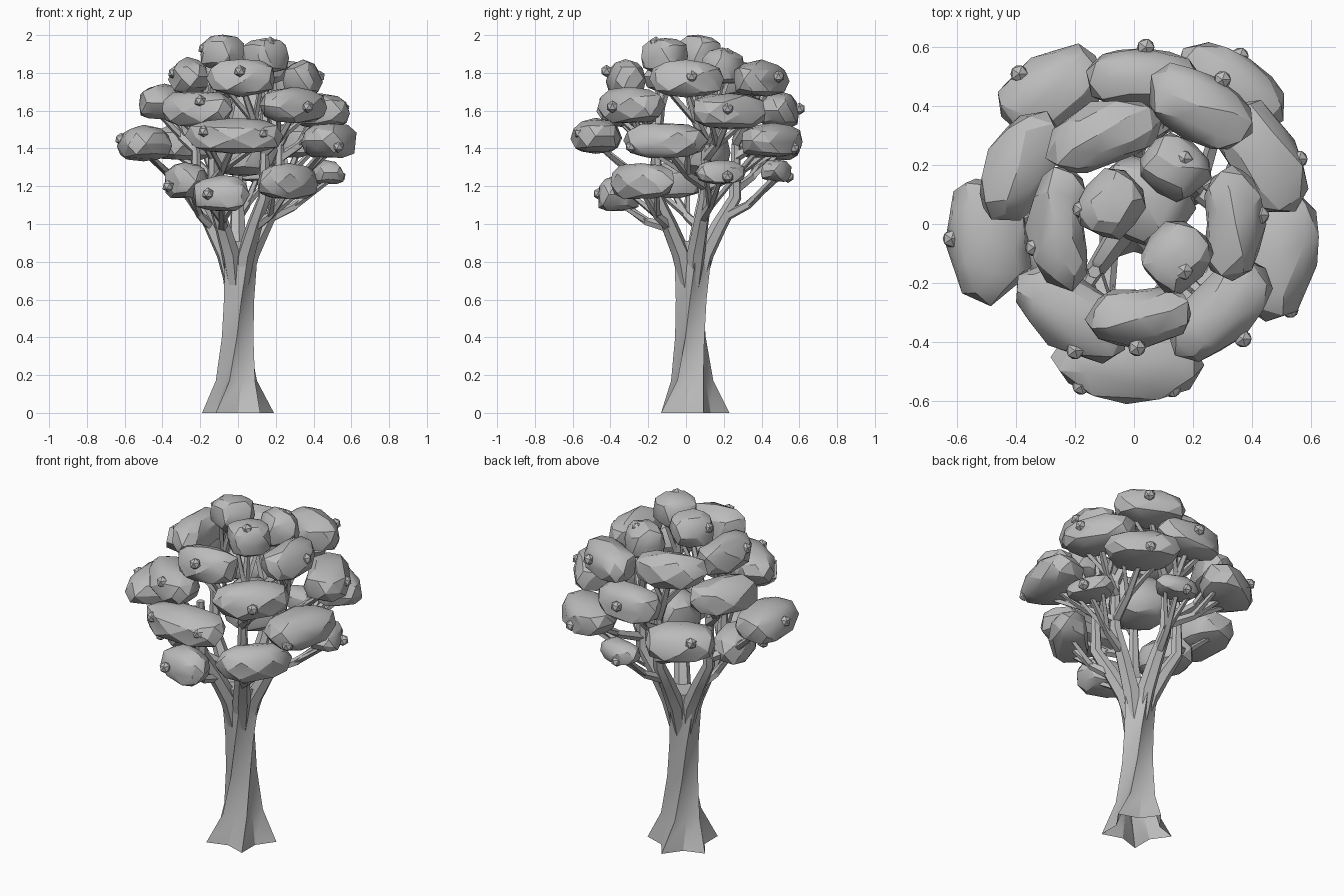
import bpy, bmesh, math, random
from mathutils import Vector

random.seed(4)
cube = bpy.data.objects.get("Cube")
if cube:
    bpy.data.objects.remove(cube)

grey = bpy.data.materials.new("plain grey")
grey.use_nodes = True
grey.diffuse_color = (0.5, 0.5, 0.5, 1)
grey.node_tree.nodes["Principled BSDF"].inputs["Base Color"].default_value = (0.5, 0.5, 0.5, 1)


def finish(bm, name, angle):
    """Turn a bmesh into a shaded object."""
    mesh = bpy.data.meshes.new(name)
    bm.to_mesh(mesh)
    bm.free()
    mesh.materials.append(grey)
    obj = bpy.data.objects.new(name, mesh)
    bpy.context.collection.objects.link(obj)
    bpy.ops.object.select_all(action="DESELECT")
    obj.select_set(True)
    bpy.context.view_layer.objects.active = obj
    bpy.ops.object.shade_smooth_by_angle(angle=math.radians(angle))


def skin(bm, rings):
    """Bridge a stack of equal point rings, open at the start and capped at the end."""
    loops = [[bm.verts.new(p) for p in ring] for ring in rings]
    n = len(loops[0])
    for a, b in zip(loops, loops[1:]):
        for i in range(n):
            j = (i + 1) % n
            bm.faces.new((a[i], a[j], b[j], b[i]))
    bm.faces.new(loops[-1])
    bmesh.ops.recalc_face_normals(bm, faces=bm.faces)


def tube(bm, points, radii, sides):
    """Tapered low-poly branch along a path."""
    rings = []
    for i, p in enumerate(points):
        way = points[min(i + 1, len(points) - 1)] - points[max(i - 1, 0)]
        side = way.cross(Vector((0.3, 1, 0.1))).normalized()
        other = way.cross(side).normalized()
        rings.append([p + radii[i] * (side * math.cos(t) + other * math.sin(t))
                      for t in (math.tau * k / sides for k in range(sides))])
    skin(bm, rings)


def polar(radius, angle, z):
    return Vector((radius * math.cos(angle), radius * math.sin(angle) + 0.03, z))


# Fluted, twisting trunk: height, outer radius, groove depth
trunk_profile = [(0, 0.2, 0.62), (0.17, 0.118, 0.66), (0.4, 0.088, 0.7),
                 (0.6, 0.086, 0.72), (0.78, 0.1, 0.72), (0.91, 0.115, 0.66)]
twist = 1.4
bm = bmesh.new()
rings = []
for z, radius, groove in trunk_profile:
    rings.append([polar(radius * (groove if i % 2 else 1),
                        math.pi / 2 + math.tau * i / 10 + z * twist, z) for i in range(10)])
skin(bm, rings)
finish(bm, "trunk", 30)

# Main limbs continuing the trunk ridges: distance from axis, height
limb_path = [(0.02, 0.6), (0.068, 0.84), (0.15, 1.0), (0.23, 1.14), (0.235, 1.45)]
limb_angles = [math.pi / 2 + 0.91 * twist + math.tau * k / 5 for k in range(5)]


def limb_point(angle, z):
    for (r0, z0), (r1, z1) in zip(limb_path, limb_path[1:]):
        if z <= z1:
            return polar(r0 + (r1 - r0) * (z - z0) / (z1 - z0), angle, z)


bm = bmesh.new()
for angle in limb_angles:
    tube(bm, [polar(r, angle, z) for r, z in limb_path],
         [0.03, 0.05, 0.042, 0.034, 0.022], 6)
finish(bm, "limbs", 30)

# Leaf clumps per tier: x, y, z, half length, half width, optional half height
tiers = {
    "crown": [(-0.08, 0.065, 1.9, 0.12, 0.11), (0.145, -0.11, 1.885, 0.125, 0.115),
              (0.14, 0.195, 1.825, 0.12, 0.11)],
    "upper": [(-0.27, -0.01, 1.775, 0.22, 0.1), (0.02, -0.32, 1.765, 0.185, 0.105),
              (0.345, 0, 1.76, 0.2, 0.105), (-0.11, 0.31, 1.75, 0.2, 0.11),
              (0.225, 0.4, 1.76, 0.2, 0.12)],
    "middle": [(-0.22, -0.31, 1.6, 0.22, 0.125), (0.3, -0.3, 1.62, 0.215, 0.115),
               (-0.39, 0.2, 1.635, 0.2, 0.12), (0.44, 0.23, 1.59, 0.21, 0.125),
               (0.03, 0.5, 1.595, 0.2, 0.105)],
    "lower": [(-0.02, -0.48, 1.46, 0.255, 0.135), (-0.5, -0.05, 1.42, 0.215, 0.145),
              (0.49, -0.11, 1.435, 0.22, 0.145), (0.325, 0.46, 1.435, 0.2, 0.135),
              (-0.28, 0.45, 1.42, 0.2, 0.135)],
    "skirt": [(-0.28, -0.08, 1.22, 0.17, 0.115), (-0.09, -0.36, 1.15, 0.15, 0.11),
              (0.27, -0.24, 1.215, 0.21, 0.11), (0.46, 0.18, 1.265, 0.14, 0.09, 0.065),
              (0.1, 0.48, 1.275, 0.13, 0.08, 0.06)],
}


def clump(bm, x, y, z, length, width, height=0.098):
    """Chunky blob bent around the tree's axis."""
    reach, angle = math.hypot(x, y), math.atan2(y, x)
    bend = reach if reach > 0.25 else 1
    for v in bmesh.ops.create_icosphere(bm, subdivisions=2, radius=1)["verts"]:
        u, w, h = (math.copysign(abs(c) ** 0.75, c) * random.uniform(0.9, 1.04) for c in v.co)
        h = h * height - 0.02 * w * w + 0.01
        turn = u * length / bend
        out = (bend + w * width) * math.cos(turn) - bend + reach
        along = (bend + w * width) * math.sin(turn)
        v.co = (out * math.cos(angle) - along * math.sin(angle),
                out * math.sin(angle) + along * math.cos(angle), z + h)


for tier, clumps in tiers.items():
    bm = bmesh.new()
    for spec in clumps:
        clump(bm, *spec)
    finish(bm, tier + "_leaf_clumps", 25)

# Leafy core hidden among the limbs
bm = bmesh.new()
clump(bm, 0.035, 0.08, 1.38, 0.17, 0.15, 0.14)
finish(bm, "core_leaf_clump", 25)

# Forked twigs linking every clump to its nearest limb
bm = bmesh.new()
for clumps in tiers.values():
    for x, y, z, length, *_ in clumps:
        heading = math.atan2(y, x)
        nearest = min(limb_angles, key=lambda a: -math.cos(a - heading))
        start = limb_point(nearest, max(0.98, min(1.43, z - 0.24)))
        tangent = Vector((-math.sin(heading), math.cos(heading), 0))
        middle = Vector((x, y, z - 0.03))
        fork = start.lerp(middle, 0.45) + Vector((0, 0, -0.03))
        tube(bm, [start, fork, middle], [0.028, 0.023, 0.014], 5)
        for side in (-1, 1):
            tube(bm, [fork, middle + tangent * side * length * 0.55], [0.018, 0.012], 4)
finish(bm, "twigs", 30)

# Small buds on the clump surfaces
buds = [(-0.34, -0.08, 1.8), (0.01, -0.42, 1.81), (0.17, -0.16, 1.96), (0.17, 0.22, 1.9),
        (-0.18, 0.05, 1.93), (0.43, 0.03, 1.78), (0.3, 0.49, 1.78), (-0.2, -0.43, 1.65),
        (0.37, -0.39, 1.62), (-0.47, 0.12, 1.66), (0.56, 0.22, 1.61), (0.04, 0.6, 1.61),
        (-0.18, -0.55, 1.49), (0.13, -0.56, 1.48), (-0.62, -0.05, 1.45), (0.53, -0.29, 1.41),
        (0.36, 0.57, 1.4), (-0.39, 0.51, 1.47), (-0.37, -0.2, 1.2), (-0.16, -0.46, 1.16),
        (0.23, -0.35, 1.19), (0.54, 0.22, 1.25), (0.08, 0.54, 1.25)]
bm = bmesh.new()
for spot in buds:
    for v in bmesh.ops.create_icosphere(bm, subdivisions=1, radius=0.033)["verts"]:
        v.co += Vector(spot)
finish(bm, "buds", 10)
